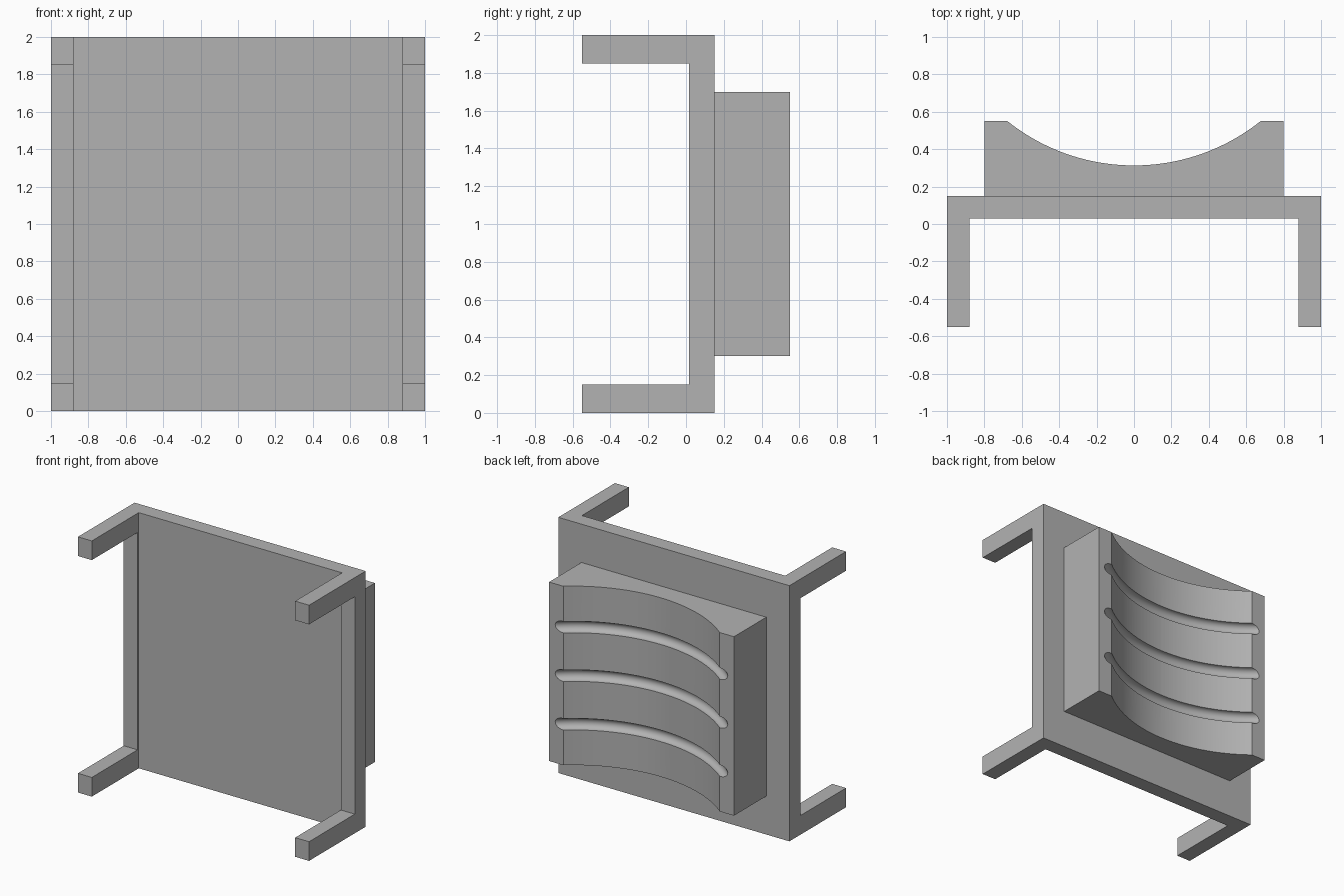
import bpy, bmesh, math

if "Cube" in bpy.data.objects:
    bpy.data.objects.remove(bpy.data.objects["Cube"], do_unlink=True)

grey = bpy.data.materials.new("plain grey")
grey.use_nodes = True
GREY = (0.45, 0.45, 0.45, 1)
grey.diffuse_color = GREY
grey.node_tree.nodes["Principled BSDF"].inputs["Base Color"].default_value = GREY


def prism(name, outline, depth):
    """Extrude a closed outline of 3D points along the depth vector."""
    bm = bmesh.new()
    face = bm.faces.new([bm.verts.new(p) for p in outline])
    ext = bmesh.ops.extrude_face_region(bm, geom=[face])
    moved = [g for g in ext["geom"] if isinstance(g, bmesh.types.BMVert)]
    bmesh.ops.translate(bm, verts=moved, vec=depth)
    bmesh.ops.recalc_face_normals(bm, faces=bm.faces)
    mesh = bpy.data.meshes.new(name)
    bm.to_mesh(mesh)
    bm.free()
    obj = bpy.data.objects.new(name, mesh)
    bpy.context.collection.objects.link(obj)
    mesh.materials.append(grey)
    return obj


FRONT, BACK, TIP = 0.03, 0.15, -0.55
INNER, ARM = 0.88, 0.15

# Flat panel between the two side brackets
prism("back_panel", [(-INNER, FRONT, 0), (INNER, FRONT, 0),
                     (INNER, BACK, 0), (-INNER, BACK, 0)], (0, 0, 2))

# C-shaped side brackets with an arm at the top and bottom
post = 0.015
c_shape = [(BACK, 0), (BACK, 2), (TIP, 2), (TIP, 2 - ARM),
           (post, 2 - ARM), (post, ARM), (TIP, ARM), (TIP, 0)]
for side, label in ((1, "left"), (-1, "right")):
    prism(label + "_bracket", [(side * INNER, y, z) for y, z in c_shape],
          (side * (1 - INNER), 0, 0))

# Cradle block with a concave back face
half, edge, rim, low = 0.8, 0.677, 0.55, 0.313
sag = rim - low
radius = (edge ** 2 + sag ** 2) / (2 * sag)
centre = low + radius
sweep = math.asin(edge / radius)
steps = 40
arc = []
for i in range(steps + 1):
    a = sweep * (1 - 2 * i / steps)
    arc.append((radius * math.sin(a), centre - radius * math.cos(a), 0.3))
cradle = prism("cradle_block",
               [(-half, BACK, 0.3), (half, BACK, 0.3), (half, rim, 0.3)]
               + arc + [(-half, rim, 0.3)], (0, 0, 1.4))

# Three round grooves following the concave face
for z in (0.62, 1.0, 1.38):
    bpy.ops.mesh.primitive_torus_add(
        location=(0, centre, z), major_radius=radius, minor_radius=0.045,
        major_segments=180, minor_segments=24)
    cutter = bpy.context.object
    cutter.name = "groove_cutter"
    cutter.hide_render = True
    cutter.data.materials.append(grey)
    cut = cradle.modifiers.new("groove", "BOOLEAN")
    cut.operation = "DIFFERENCE"
    cut.solver = "EXACT"
    cut.object = cutter
    bpy.ops.object.select_all(action="DESELECT")
    cradle.select_set(True)
    bpy.context.view_layer.objects.active = cradle
    bpy.ops.object.modifier_apply(modifier=cut.name)
    bpy.data.objects.remove(cutter, do_unlink=True)

bpy.ops.object.shade_smooth_by_angle(angle=math.radians(30))
